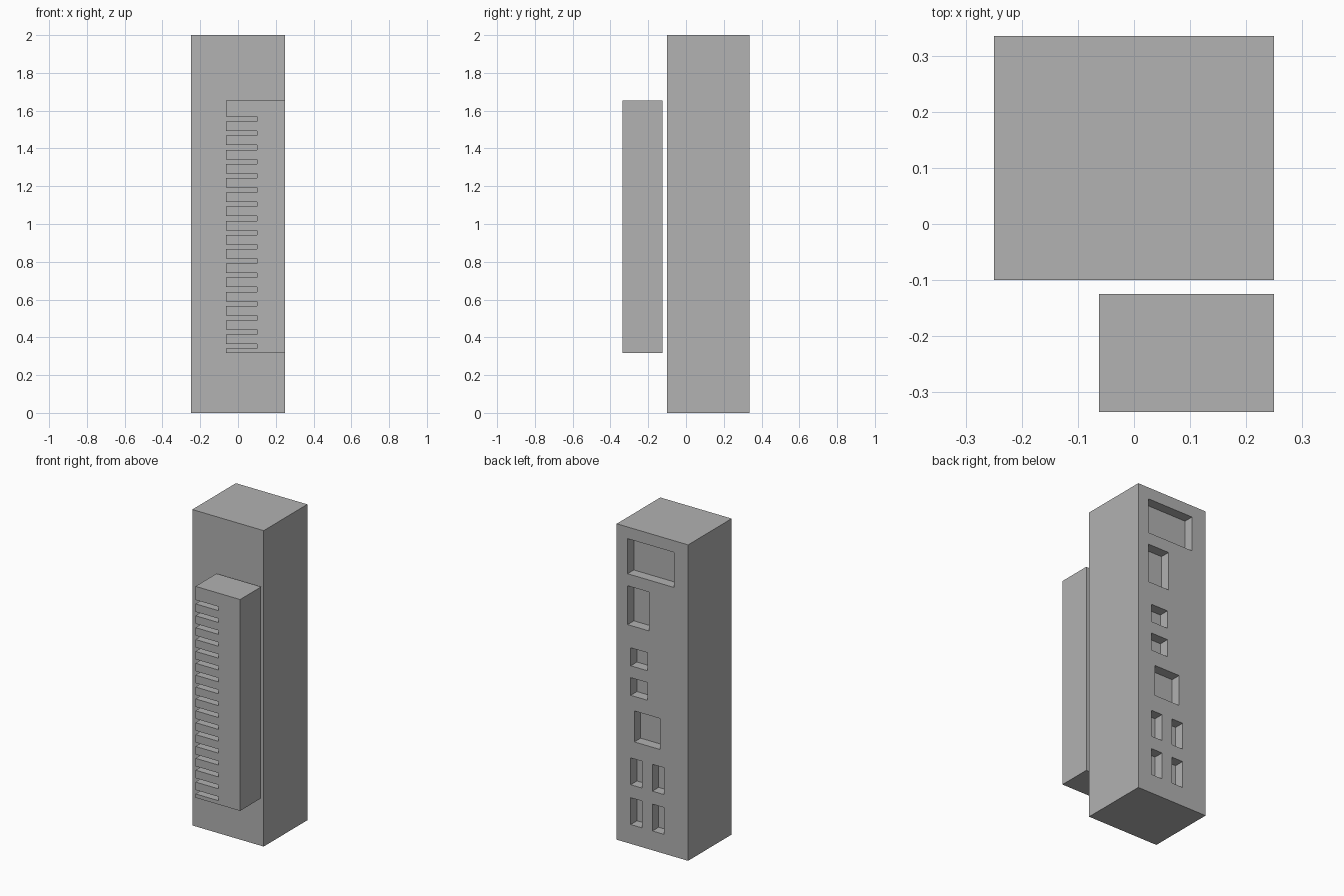
import bpy
import bmesh

if "Cube" in bpy.data.objects:
    bpy.data.objects.remove(bpy.data.objects["Cube"])

# Single matte grey
grey = bpy.data.materials.new("plain grey")
grey.use_nodes = True
colour = (0.445, 0.445, 0.445, 1)
grey.diffuse_color = colour
grey.node_tree.nodes["Principled BSDF"].inputs["Base Color"].default_value = colour


def add_object(name, bm):
    bmesh.ops.recalc_face_normals(bm, faces=bm.faces)
    mesh = bpy.data.meshes.new(name)
    bm.to_mesh(mesh)
    bm.free()
    mesh.materials.append(grey)
    obj = bpy.data.objects.new(name, mesh)
    bpy.context.collection.objects.link(obj)
    return obj


def add_box(bm, x0, x1, y0, y1, z0, z1):
    verts = bmesh.ops.create_cube(bm, size=1)["verts"]
    for v in verts:
        v.co.x = x1 if v.co.x > 0 else x0
        v.co.y = y1 if v.co.y > 0 else y0
        v.co.z = z1 if v.co.z > 0 else z0


# Tall rectangular tower
BACK = 0.336
bm = bmesh.new()
add_box(bm, -0.25, 0.25, -0.1, BACK, 0, 2)
tower = add_object("tower", bm)

# Shallow window recesses in the back: x0, x1, z0, z1
recesses = [
    (-0.15, 0.174, 1.704, 1.926),
    (0.025, 0.174, 1.382, 1.628),
    (0.033, 0.152, 1.127, 1.241),
    (0.033, 0.152, 0.94, 1.052),
    (-0.054, 0.126, 0.652, 0.848),
]
for z in (0.122, 0.374):
    recesses += [(0.073, 0.152, z, z + 0.17), (-0.08, 0.0, z, z + 0.17)]

bm = bmesh.new()
for x0, x1, z0, z1 in recesses:
    add_box(bm, x0, x1, BACK - 0.0625, BACK + 0.1, z0, z1)
cutter = add_object("recess_cutter", bm)
cutter.hide_render = True
cutter.hide_viewport = True
cutter.display_type = 'WIRE'

cut = tower.modifiers.new("recesses", 'BOOLEAN')
cut.operation = 'DIFFERENCE'
cut.solver = 'EXACT'
cut.object = cutter

# Separate front slab with a comb of slots open on one side
LEFT, RIGHT, SLOT_END = -0.0625, 0.25, 0.1
BOTTOM, TOP = 0.316, 1.654
outline = [(RIGHT, TOP), (RIGHT, BOTTOM), (LEFT, BOTTOM)]
for i in range(17):
    z = 0.34 + i * 0.0752
    outline += [(LEFT, z), (SLOT_END, z), (SLOT_END, z + 0.025), (LEFT, z + 0.025)]
outline.append((LEFT, TOP))

bm = bmesh.new()
face = bm.faces.new([bm.verts.new((x, -BACK, z)) for x, z in outline])
extruded = bmesh.ops.extrude_face_region(bm, geom=[face])["geom"]
moved = [g for g in extruded if isinstance(g, bmesh.types.BMVert)]
bmesh.ops.translate(bm, verts=moved, vec=(0, BACK - 0.125, 0))
add_object("slotted_front_slab", bm)
